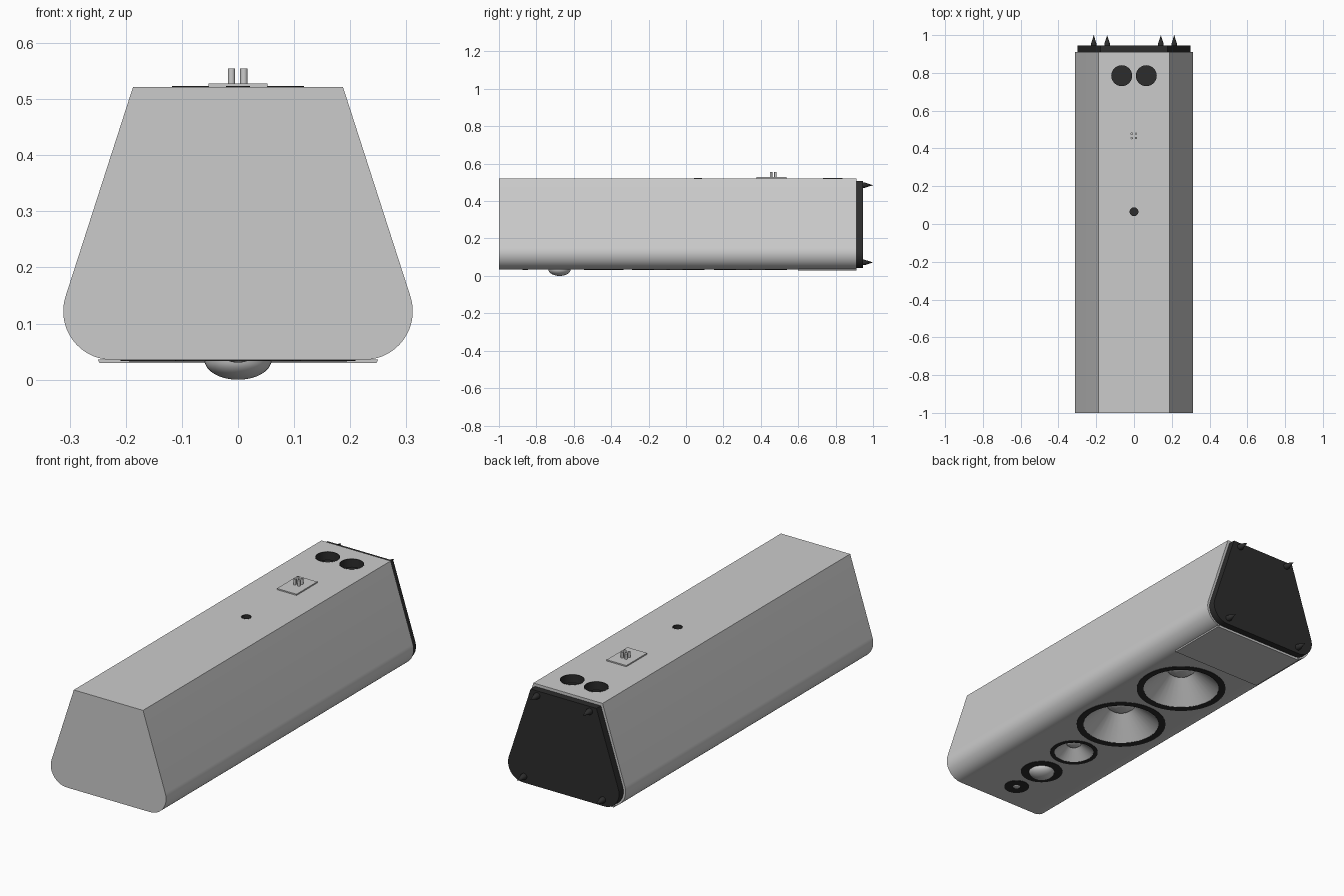
import bpy, bmesh, math

if "Cube" in bpy.data.objects:
    bpy.data.objects.remove(bpy.data.objects["Cube"])

BAFFLE, TOP = 0.0355, 0.522
dark = bpy.data.materials.new("black_finish")
dark.diffuse_color = (0.025, 0.025, 0.025, 1)
dark.use_nodes = True
dark.node_tree.nodes["Principled BSDF"].inputs["Base Color"].default_value = dark.diffuse_color


def finish(name, bm, mat=None, angle=30):
    bmesh.ops.recalc_face_normals(bm, faces=bm.faces)
    me = bpy.data.meshes.new(name)
    bm.to_mesh(me)
    bm.free()
    ob = bpy.data.objects.new(name, me)
    bpy.context.collection.objects.link(ob)
    if mat:
        me.materials.append(mat)
    if angle:
        smooth(ob, angle)
    return ob


def smooth(ob, angle=30):
    bpy.ops.object.select_all(action='DESELECT')
    ob.select_set(True)
    bpy.context.view_layer.objects.active = ob
    bpy.ops.object.shade_smooth_by_angle(angle=math.radians(angle))


def lathe(name, profile, x, y, z, segs=32, mat=None, angle=30, axis='Z'):
    """Spin a (radius, height) profile about an axis through x, y, z."""
    bm = bmesh.new()
    rings = []
    for r, h in profile:
        n = 1 if r == 0 else segs
        ring = []
        for i in range(n):
            a = 2 * math.pi * i / segs
            u, v = r * math.cos(a), r * math.sin(a)
            ring.append(bm.verts.new((x + u, y + v, z + h) if axis == 'Z'
                                     else (x + u, y + h, z + v)))
        rings.append(ring)
    for a, b in zip(rings, rings[1:]):
        for i in range(segs):
            j = (i + 1) % segs
            quad = [a[i % len(a)], a[j % len(a)], b[j % len(b)], b[i % len(b)]]
            bm.faces.new(list(dict.fromkeys(quad)))
    return finish(name, bm, mat, angle)


def prism(name, outline, y0, y1, mat=None):
    bm = bmesh.new()
    face = bm.faces.new([bm.verts.new((x, y0, z)) for x, z in outline])
    ext = bmesh.ops.extrude_face_region(bm, geom=[face])
    bmesh.ops.translate(bm, vec=(0, y1 - y0, 0),
                        verts=[v for v in ext['geom'] if isinstance(v, bmesh.types.BMVert)])
    return finish(name, bm, mat, 15)


# Cabinet: tapered section with two rounded front corners
def section(top_x, top_z, cx, cz, r):
    arc = [math.radians(17.8 - 107.8 * i / 14) for i in range(15)]
    half = [(top_x, top_z)] + [(cx + r * math.cos(a), cz + r * math.sin(a)) for a in arc]
    return half + [(-x, z) for x, z in reversed(half)]


cabinet = prism("cabinet", section(0.187, TOP, 0.225, 0.122, 0.0865), -1, 0.911)
prism("base_plate", section(0.178, 0.508, 0.22, 0.121, 0.08), 0.911, 0.945, dark)

# Thin cover panel on the baffle near the base
prism("lower_panel", [(-0.25, 0.036), (-0.247, 0.03), (0.247, 0.03), (0.25, 0.036)], 0.6, 0.911)

# Cone drivers: y, ring radius, cone radius, cap radius, depth
cutters = []
for name, y, ring, rim, cap, depth in [("lower_woofer", 0.345, 0.209, 0.177, 0.065, 0.10),
                                       ("upper_woofer", -0.095, 0.209, 0.177, 0.065, 0.10),
                                       ("midrange", -0.44, 0.112, 0.092, 0.034, 0.045)]:
    lathe(name + "_cone", [(rim, 0), (cap, depth), (cap * 0.75, depth - cap * 0.2),
                           (cap * 0.4, depth - cap * 0.3), (0, depth - cap * 0.35)],
          0, y, BAFFLE, 32, angle=8)
    lathe(name + "_surround", [(ring, 0.001), (ring, -0.002), (rim + 0.008, -0.003),
                               (rim, -0.001), (rim, 0.003)], 0, y, BAFFLE, 48, dark)
    cutters.append(lathe(name + "_cutter", [(0, -0.02), (rim + 0.004, -0.02), (rim + 0.004, 0.004),
                                            (cap + 0.004, depth + 0.004), (0, depth + 0.004)],
                         0, y, BAFFLE, 32, angle=0))

# Dome tweeters: y, ring radius, dome radius, dome height
for name, y, ring, r, h in [("dome_tweeter", -0.676, 0.098, 0.06, 0.0355),
                            ("small_tweeter", -0.86, 0.058, 0.018, 0.005)]:
    lathe(name + "_ring", [(ring, 0.001), (ring, -0.002), (r, -0.002), (r, 0.001)],
          0, y, BAFFLE, 48, dark)
    lathe(name, [(r * math.cos(i * math.pi / 16), -h * math.sin(i * math.pi / 16))
                 for i in range(8)] + [(0, -h)], 0, y, BAFFLE, 32)

# Rear ports and small rear socket, recessed into the back
for name, x, y, r in [("port_left", -0.065, 0.785, 0.055), ("port_right", 0.065, 0.785, 0.055),
                      ("rear_socket", 0, 0.065, 0.023)]:
    lathe(name, [(r, 0.001), (r - 0.002, 0.001), (r - 0.002, -0.04), (0, -0.04)],
          x, y, TOP, 32, dark)
    cutters.append(lathe(name + "_cutter", [(0, 0.02), (r, 0.02), (r, -0.042), (0, -0.042)],
                         x, y, TOP, 32, angle=0))

# Cut the openings
bpy.context.view_layer.objects.active = cabinet
for c in cutters:
    c.hide_render = True
    mod = cabinet.modifiers.new("opening", 'BOOLEAN')
    mod.operation, mod.solver, mod.object = 'DIFFERENCE', 'EXACT', c
    bpy.ops.object.modifier_apply(modifier=mod.name)
    bpy.data.objects.remove(c)
smooth(cabinet, 15)

# Terminal plate with four binding posts
prism("terminal_plate", [(-0.053, TOP), (0.053, TOP), (0.053, 0.528), (-0.053, 0.528)], 0.376, 0.536)
for i, x in enumerate((-0.0115, 0.0105)):
    for j, y in enumerate((0.455, 0.478)):
        lathe(f"binding_post_{i}{j}", [(0.0065, 0), (0.0065, 0.028), (0, 0.028)], x, y, 0.527, 16)

# Floor spikes on the base plate
for x, z in [(0.142, 0.485), (0.213, 0.072)]:
    for s in (-1, 1):
        lathe("spike", [(0, -0.002), (0.015, -0.002), (0.015, 0.008), (0, 0.055)],
              s * x, 0.945, z, 16, dark, axis='Y')
